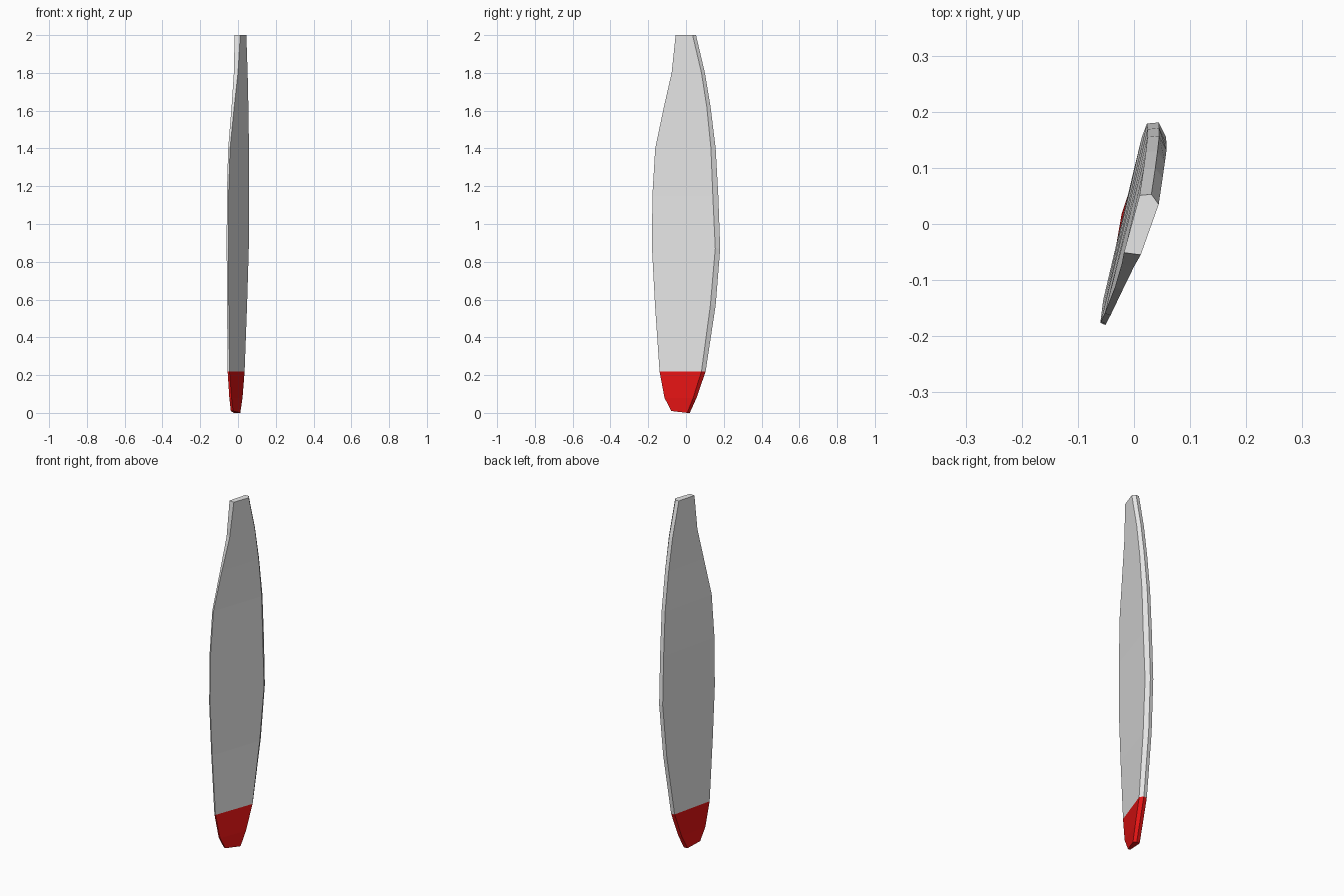
import bpy
import bmesh

cube = bpy.data.objects.get("Cube")
if cube:
    bpy.data.objects.remove(cube, do_unlink=True)


def make_material(name, colour):
    material = bpy.data.materials.new(name)
    material.use_nodes = True
    material.diffuse_color = colour
    material.node_tree.nodes["Principled BSDF"].inputs["Base Color"].default_value = colour
    return material


grey = make_material("light_grey", (0.8, 0.8, 0.8, 1))
red = make_material("tip_red", (0.8, 0.007, 0.007, 1))

# Blade stations from root to tip:
# height, leading edge x and y, trailing edge x and y, leading thickness, trailing inset
PAINT_HEIGHT = 0.22
stations = [
    (2.00, -0.018, -0.055, 0.044, 0.053, 0.030, 0.018),
    (1.80, -0.022, -0.076, 0.051, 0.100, 0.022, 0.018),
    (1.62, -0.034, -0.117, 0.055, 0.130, 0.014, 0.020),
    (1.40, -0.052, -0.163, 0.058, 0.157, 0.010, 0.025),
    (1.15, -0.059, -0.178, 0.058, 0.171, 0.009, 0.029),
    (0.87, -0.060, -0.180, 0.057, 0.181, 0.009, 0.026),
    (0.57, -0.058, -0.164, 0.048, 0.157, 0.009, 0.028),
    (PAINT_HEIGHT, -0.055, -0.140, 0.035, 0.104, 0.010, 0.022),
    (0.08, -0.046, -0.114, 0.024, 0.056, 0.012, 0.018),
    (0.00, -0.038, -0.078, 0.012, 0.020, 0.012, 0.014),
]


def section(z, lead_x, lead_y, trail_x, trail_y, thickness, inset):
    """Five-sided aerofoil: thin leading edge and chamfered trailing edge."""
    lift = 0.01 if z == 0 else 0  # the tip slants up to the leading edge
    return [
        (lead_x, lead_y + 0.004, z + lift),
        (lead_x + thickness, lead_y, z + lift),
        (trail_x, trail_y - inset, z),
        (trail_x - 0.013, trail_y, z),
        (trail_x - 0.034, trail_y - 0.002, z),
    ]


# Twisted blade lofted through the stations
bm = bmesh.new()
rings = [[bm.verts.new(point) for point in section(*row)] for row in stations]
for upper, lower in zip(rings, rings[1:]):
    for i in range(len(upper)):
        j = (i + 1) % len(upper)
        bm.faces.new((upper[i], lower[i], lower[j], upper[j]))
bm.faces.new(rings[0])
bm.faces.new(reversed(rings[-1]))
bmesh.ops.recalc_face_normals(bm, faces=bm.faces)

# Painted tip below the colour line
for face in bm.faces:
    face.material_index = int(face.calc_center_median().z < PAINT_HEIGHT)

mesh = bpy.data.meshes.new("propeller_blade")
bm.to_mesh(mesh)
bm.free()
mesh.materials.append(grey)
mesh.materials.append(red)
blade = bpy.data.objects.new("propeller_blade", mesh)
bpy.context.collection.objects.link(blade)
